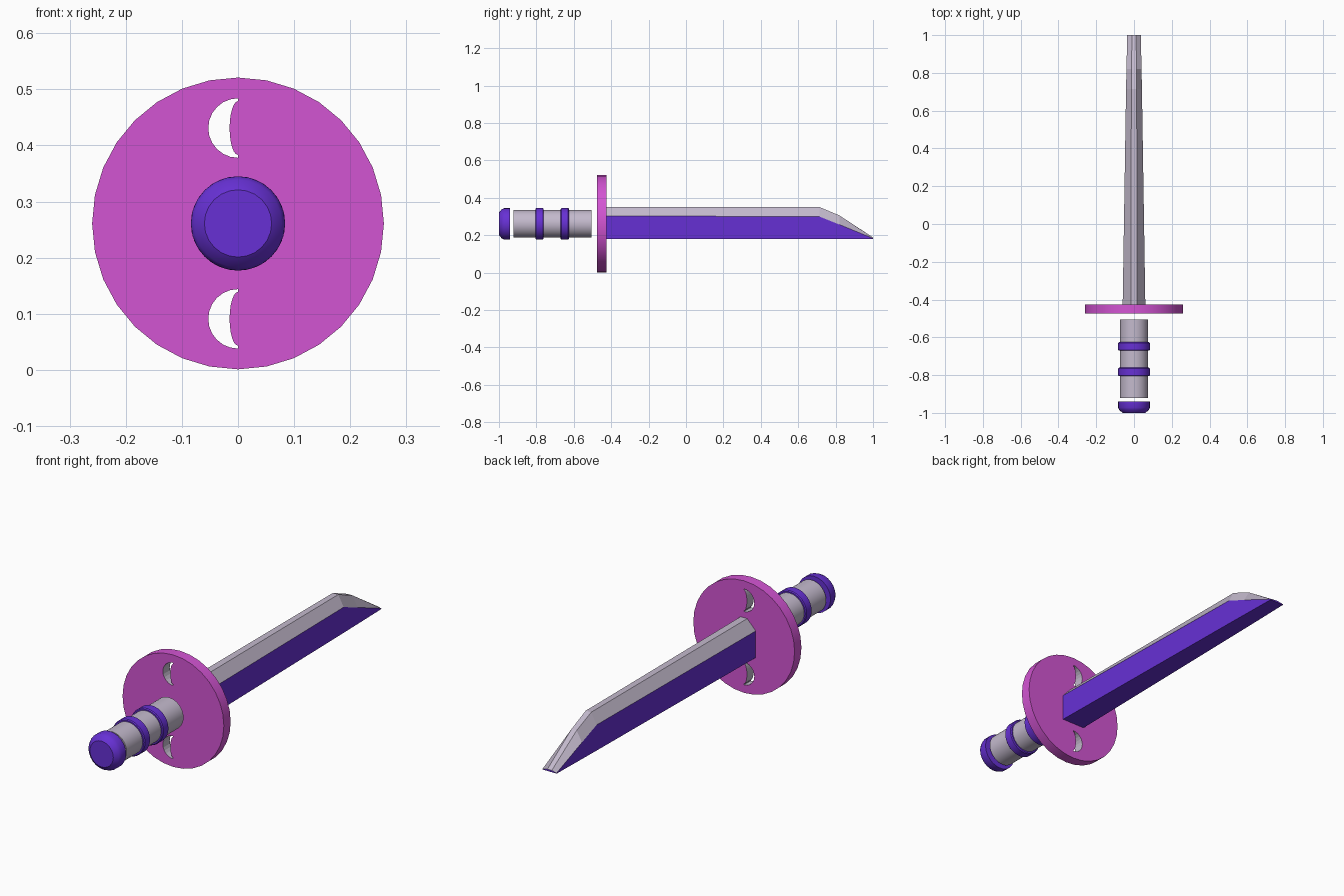
import bpy, bmesh, math

if "Cube" in bpy.data.objects:
    bpy.data.objects.remove(bpy.data.objects["Cube"])

AXIS_Z = 0.261


def material(name, rgb):
    m = bpy.data.materials.new(name)
    m.diffuse_color = (*rgb, 1)
    m.use_nodes = True
    m.node_tree.nodes["Principled BSDF"].inputs["Base Color"].default_value = m.diffuse_color
    return m


purple = material("purple", (0.135, 0.03, 0.66))
pink = material("pink", (0.65, 0.09, 0.65))
grey = material("pale grey", (0.55, 0.49, 0.61))


def make(name, bm, mats):
    bmesh.ops.recalc_face_normals(bm, faces=bm.faces)
    me = bpy.data.meshes.new(name)
    bm.to_mesh(me)
    bm.free()
    for m in mats:
        me.materials.append(m)
    ob = bpy.data.objects.new(name, me)
    bpy.context.collection.objects.link(ob)
    return ob


def loft(rings):
    """Skin a list of equal-length rings and cap both ends."""
    bm = bmesh.new()
    vs = [[bm.verts.new(p) for p in r] for r in rings]
    n = len(rings[0])
    for a, b in zip(vs, vs[1:]):
        for i in range(n):
            j = (i + 1) % n
            bm.faces.new((a[i], a[j], b[j], b[i]))
    bm.faces.new(vs[0])
    bm.faces.new(vs[-1])
    return bm


def turned(name, profile, mat, sides=32):
    """Round part along y from (y, radius) pairs."""
    rings = [[(r * math.sin(2 * math.pi * i / sides), y,
               AXIS_Z + r * math.cos(2 * math.pi * i / sides))
              for i in range(sides)] for y, r in profile]
    ob = make(name, loft(rings), [mat])
    bpy.context.view_layer.objects.active = ob
    bpy.ops.object.select_all(action='DESELECT')
    ob.select_set(True)
    bpy.ops.object.shade_smooth_by_angle(angle=math.radians(30))
    return ob


# Handle
turned("pommel", [(-1.0, 0.06), (-0.985, 0.078), (-0.972, 0.084), (-0.94, 0.084)], purple, 24)
turned("grip", [(-0.922, 0.074), (-0.505, 0.074)], grey)
for k, y in enumerate((-0.783, -0.648)):
    turned(f"grip_ring_{k + 1}",
           [(y - 0.022, 0.08), (y - 0.018, 0.084), (y + 0.018, 0.084), (y + 0.022, 0.08)], purple)

# Guard disc with two crescent holes
guard = turned("guard", [(-0.475, 0.26), (-0.425, 0.26)], pink)
guard.data.materials.append(grey)
for zc in (0.431, 0.091):
    angles = [math.pi * i / 12 for i in range(13)]
    outline = [(-0.053 * math.sin(a), zc + 0.053 * math.cos(a)) for a in angles]
    outline += [(-0.015 * math.sin(a), zc + 0.048 * math.cos(a)) for a in reversed(angles)]
    cutter = make("crescent_cutter", loft([[(x, y, z) for x, z in outline] for y in (-0.6, -0.3)]), [grey])
    cutter.hide_render = True
    mod = guard.modifiers.new("crescent", 'BOOLEAN')
    mod.operation = 'DIFFERENCE'
    mod.solver = 'EXACT'
    mod.object = cutter
    bpy.context.view_layer.objects.active = guard
    bpy.ops.object.modifier_apply(modifier=mod.name)
    bpy.data.objects.remove(cutter)
for p in guard.data.polygons:
    c = p.center
    inside = math.hypot(c.x, c.z - AXIS_Z) < 0.24
    p.material_index = 1 if inside and abs(p.normal.y) < 0.5 else 0

# Blade: (y, half width, shoulder z, top z, half ridge width)
stations = [(-0.425, 0.06, 0.304, 0.35, 0.017), (0.715, 0.042, 0.299, 0.35, 0.014),
            (0.82, 0.04, 0.257, 0.306, 0.013), (1.0, 0.036, 0.183, 0.188, 0.011)]
rings = [[(-w, y, 0.18), (-w, y, s), (-r, y, t), (r, y, t), (w, y, s), (w, y, 0.18)]
         for y, w, s, t, r in stations]
blade = make("blade", loft(rings), [purple, grey])
for p in blade.data.polygons:  # pale bevel and spine, purple sides and underside
    p.material_index = 1 if p.normal.z > 0.25 else 0
